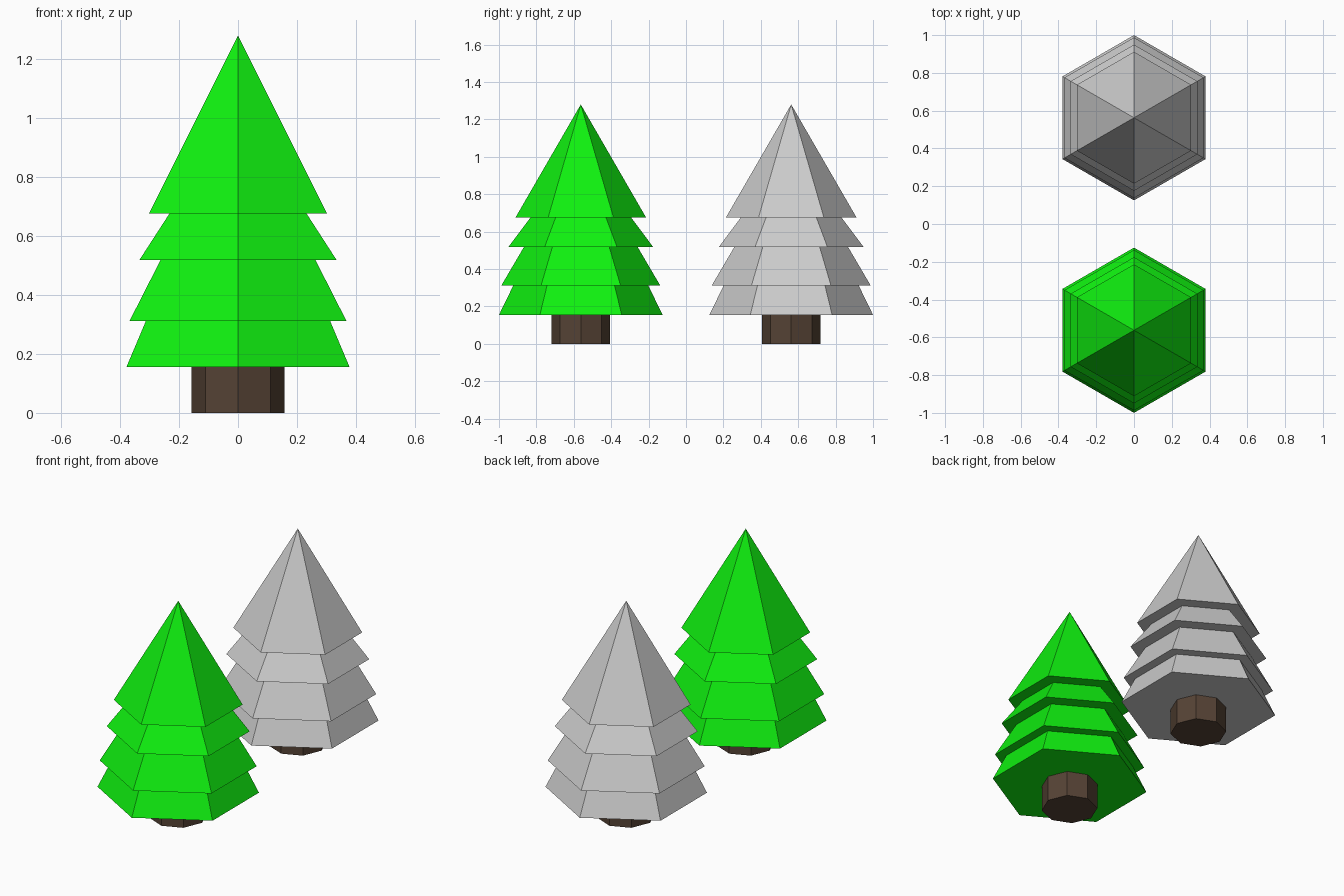
import bpy, bmesh
from math import cos, sin, tau, pi

if "Cube" in bpy.data.objects:
    bpy.data.objects.remove(bpy.data.objects["Cube"])


def material(name, rgb):
    m = bpy.data.materials.new(name)
    m.diffuse_color = (*rgb, 1)
    m.use_nodes = True
    m.node_tree.nodes["Principled BSDF"].inputs["Base Color"].default_value = m.diffuse_color
    return m


def lathe(name, sides, profile, y, mat=None):
    """Revolve (radius, z) points into a closed faceted solid; radius 0 = tip."""
    bm = bmesh.new()
    rings = []
    for r, z in profile:
        if r == 0:
            rings.append([bm.verts.new((0, y, z))] * sides)
        else:
            rings.append([bm.verts.new((r * cos(tau * i / sides + pi / 2),
                                        y + r * sin(tau * i / sides + pi / 2), z))
                          for i in range(sides)])
    for a, b in zip(rings, rings[1:]):
        for i in range(sides):
            j = (i + 1) % sides
            bm.faces.new(list(dict.fromkeys((a[i], a[j], b[j], b[i]))))
    bm.faces.new(rings[0][::-1])
    if profile[-1][0] > 0:
        bm.faces.new(rings[-1])
    bmesh.ops.recalc_face_normals(bm, faces=bm.faces)
    me = bpy.data.meshes.new(name)
    bm.to_mesh(me)
    bm.free()
    ob = bpy.data.objects.new(name, me)
    bpy.context.collection.objects.link(ob)
    if mat:
        me.materials.append(mat)
    return ob


green = material("needles_green", (0.005, 0.88, 0.005))
brown = material("bark", (0.09, 0.055, 0.035))

# Stepped outline of the four branch tiers, bottom to tip
tiers = [(0.4375, 0.155), (0.361, 0.312), (0.425, 0.312), (0.304, 0.518),
         (0.387, 0.518), (0.269, 0.676), (0.349, 0.676), (0, 1.28)]

# One green tree in front, one unpainted tree behind
for label, y, mat in (("green", -0.5625, green), ("grey", 0.5625, None)):
    lathe(label + "_tree_foliage", 6, tiers, y, mat)
    lathe(label + "_tree_trunk", 8, [(0.157, 0), (0.157, 0.155)], y, brown)
